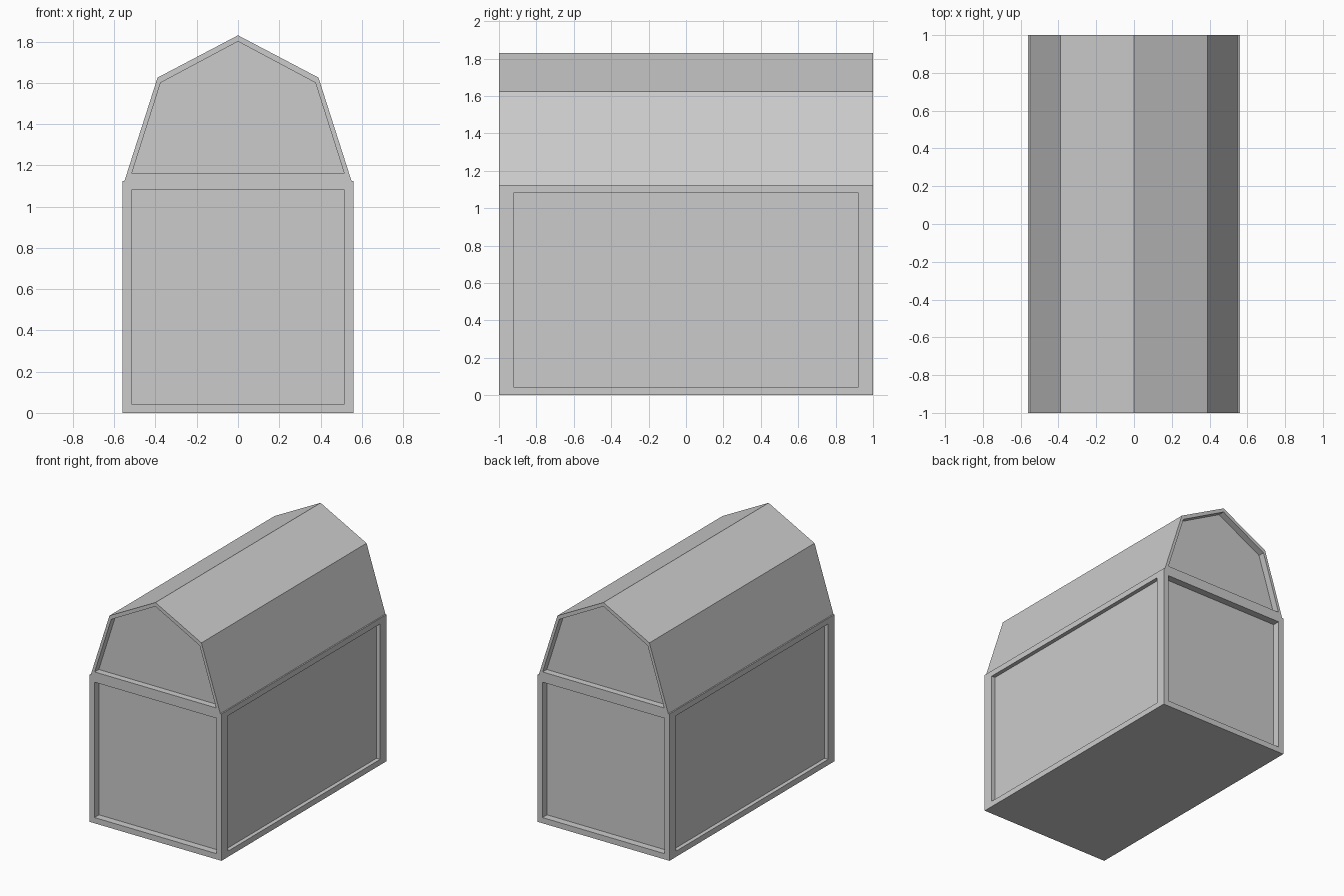
import bpy
import bmesh

if "Cube" in bpy.data.objects:
    bpy.data.objects.remove(bpy.data.objects["Cube"])


def finish(bm, name):
    bmesh.ops.recalc_face_normals(bm, faces=bm.faces[:])
    mesh = bpy.data.meshes.new(name)
    bm.to_mesh(mesh)
    bm.free()
    obj = bpy.data.objects.new(name, mesh)
    bpy.context.collection.objects.link(obj)
    return obj


def mirrored(half):
    """Close a ridge-to-eave half profile by mirroring it across x = 0."""
    return half + [(-x, z) for x, z in reversed(half[1:])]


# Body: box with a recessed panel on each of its four walls
bm = bmesh.new()
bmesh.ops.create_cube(bm, size=2)
bm.normal_update()
walls = [f for f in bm.faces if abs(f.normal.z) < 0.5]
bmesh.ops.inset_individual(bm, faces=walls, thickness=0.11)
bm.normal_update()
for wall in walls:
    shift = wall.normal * -0.055
    rim = bmesh.ops.extrude_discrete_faces(bm, faces=[wall])["faces"]
    bmesh.ops.translate(bm, verts=rim[0].verts[:], vec=shift)
bmesh.ops.translate(bm, verts=bm.verts[:], vec=(0, 0, 1))
bmesh.ops.scale(bm, verts=bm.verts[:], vec=(0.56, 1, 0.5625))
finish(bm, "chest_body")

# Roof: faceted barrel lofted front to back, with a recessed panel in each gable
outer = mirrored([(0, 1.83), (0.39, 1.625), (0.55, 1.125)])
inner = mirrored([(0, 1.80), (0.375, 1.60), (0.515, 1.16)])
depth = 0.05
stations = [(inner, -1 + depth), (inner, -1), (outer, -1),
            (outer, 1), (inner, 1), (inner, 1 - depth)]
bm = bmesh.new()
rings = [[bm.verts.new((x, y, z)) for x, z in profile] for profile, y in stations]
for a, b in zip(rings, rings[1:]):
    for i in range(len(a)):
        j = (i + 1) % len(a)
        bm.faces.new((a[i], a[j], b[j], b[i]))
bm.faces.new(rings[0])
bm.faces.new(rings[-1])
finish(bm, "gambrel_roof")
